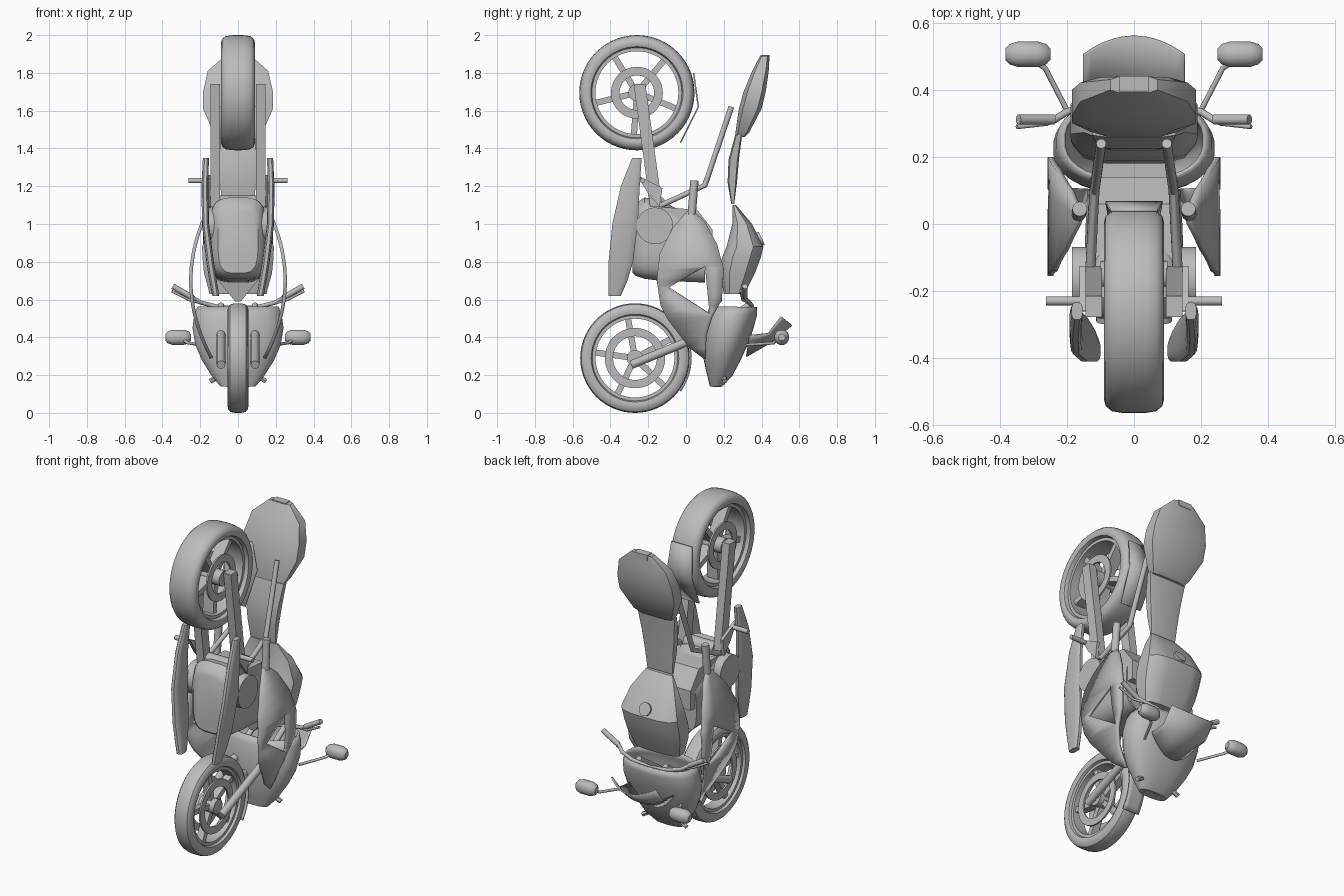
import bpy, bmesh, math
from mathutils import Vector

if "Cube" in bpy.data.objects:
    bpy.data.objects.remove(bpy.data.objects["Cube"], do_unlink=True)

grey = bpy.data.materials.new("plain grey")
grey.use_nodes = True
COL = (0.5, 0.5, 0.5, 1)
grey.diffuse_color = COL
grey.node_tree.nodes["Principled BSDF"].inputs["Base Color"].default_value = COL
SIDES = (("left_", 1), ("right_", -1))
parts = []


def finish(name, bm, thick=0):
    bmesh.ops.recalc_face_normals(bm, faces=bm.faces)
    me = bpy.data.meshes.new(name)
    bm.to_mesh(me)
    bm.free()
    me.materials.append(grey)
    ob = bpy.data.objects.new(name, me)
    bpy.context.collection.objects.link(ob)
    if thick:
        mod = ob.modifiers.new("thickness", "SOLIDIFY")
        mod.thickness, mod.offset = thick, 0
    parts.append(ob)


def loft(name, rings, closed=True, caps=(True, True), loop=False, thick=0):
    """Skin a list of equal point rings."""
    bm = bmesh.new()
    vs = [[bm.verts.new(p) for p in ring] for ring in rings]
    n = len(vs[0])
    pairs = list(zip(vs, vs[1:])) + ([(vs[-1], vs[0])] if loop else [])
    for a, b in pairs:
        for i in range(n if closed else n - 1):
            j = (i + 1) % n
            bm.faces.new((a[i], a[j], b[j], b[i]))
    if closed and not loop:
        for cap, ring in zip(caps, (vs[0], vs[-1])):
            if cap:
                bm.faces.new(ring)
    finish(name, bm, thick)


def section(hw, lo, hi, n, power):
    """Squarish oval, hw wide each way and spanning lo to hi."""
    out = []
    fit = math.cos(math.pi / n) ** power
    for i in range(n):
        a = (i + 0.5) * math.tau / n
        c, s = (math.copysign(abs(f(a)) ** power / fit, f(a)) for f in (math.cos, math.sin))
        out.append((hw * c, (lo + hi) / 2 + (hi - lo) / 2 * s))
    return out


def stack(name, rows, n=8, power=0.6, x=0, **kw):
    """Loft sections up z; rows are z, half width, y low, y high, x shift."""
    loft(name, [[(px + (r[4] * x if x else 0), py, r[0])
                 for px, py in section(r[1], r[2], r[3], n, power)] for r in rows], **kw)


def prism(name, outline, x0, x1):
    loft(name, [[(x, y, z) for y, z in outline] for x in (x0, x1)])


def rect(y0, y1, z0, z1):
    return [(y0, z0), (y1, z0), (y1, z1), (y0, z1)]


def tube(name, pts, r, n=14):
    pts = [Vector(p) for p in pts]
    ref = Vector((0.48, 0.6, -0.64))
    rings = []
    for i, p in enumerate(pts):
        t = (pts[min(i + 1, len(pts) - 1)] - pts[max(i - 1, 0)]).normalized()
        u = t.cross(ref).normalized()
        v = t.cross(u)
        rings.append([p + r * (u * math.cos(a) + v * math.sin(a))
                      for a in (k * math.tau / n for k in range(n))])
    loft(name, rings)


def revolve(name, profile, cy, cz, n=56):
    """Spin a closed x, radius profile about the axle."""
    loft(name, [[(x, cy + r * math.cos(a), cz + r * math.sin(a)) for x, r in profile]
                for a in (k * math.tau / n for k in range(n))], loop=True)


def wheel(name, cy, cz, R, w, disc, start):
    half = [(0.72, 0.78), (0.93, 0.8), (1, 0.86), (0.94, 0.93), (0.74, 0.98), (0.4, 0.997)]
    tyre = [(x * w, r * R) for x, r in half] + [(0, R)] + [(-x * w, r * R) for x, r in half[::-1]]
    revolve(name + "_tyre", tyre, cy, cz)
    band = lambda x, a, b: [(-x, a * R), (x, a * R), (x, b * R), (-x, b * R)]
    revolve(name + "_rim", band(0.68 * w, 0.72, 0.79), cy, cz)
    for side, s in SIDES:
        revolve(side + name + "_brake_disc",
                [(x + s * w * 0.72, r) for x, r in band(0.005, disc - 0.15, disc)], cy, cz)
    tube(name + "_hub", [(-w * 0.95, cy, cz), (w * 0.95, cy, cz)], 0.15 * R, 20)
    for k in range(5):
        a = math.radians(start + 72 * k)
        d, e = Vector((math.cos(a), math.sin(a))), Vector((-math.sin(a), math.cos(a)))
        c = Vector((cy, cz))
        q = [c + d * R * f + e * 0.016 * g for f, g in ((0.1, -1), (0.73, -1), (0.73, 1), (0.1, 1))]
        prism(name + "_spoke", q, -0.4 * w, 0.4 * w)


wheel("rear_wheel", -0.26, 1.695, 0.305, 0.09, 0.45, 50)
wheel("front_wheel", -0.27, 0.29, 0.29, 0.056, 0.55, 28)

# Mudguards
loft("front_mudguard", [[(x, -0.27 + 0.296 * math.cos(a), 0.29 + 0.296 * math.sin(a))
                         for x in (-0.055, -0.03, 0.03, 0.055)]
                        for a in (math.radians(d) for d in range(-36, 30, 6))],
     closed=False, thick=0.008)
loft("rear_mudguard", [[(-x, y, z), (x, y, z)] for x, y, z in
                       ((0.07, 0.04, 1.8), (0.085, 0.065, 1.62), (0.07, -0.03, 1.43))],
     closed=False, thick=0.008)

# Tank, cap, seat and tail
stack("tank", [(0.63, 0.15, 0.2, 0.31), (0.74, 0.18, 0.18, 0.365), (0.82, 0.188, 0.19, 0.395),
               (0.88, 0.19, 0.215, 0.41), (1.0, 0.15, 0.245, 0.35), (1.1, 0.09, 0.245, 0.265)], n=12)
tube("tank_cap", [(0, 0.37, 0.91), (0, 0.401, 0.925)], 0.038, 20)
stack("seat", [(1.105, 0.085, 0.24, 0.255), (1.22, 0.095, 0.22, 0.27),
               (1.34, 0.11, 0.225, 0.28), (1.47, 0.125, 0.26, 0.297)], power=0.4)
stack("tail", [(1.46, 0.11, 0.262, 0.31), (1.485, 0.13, 0.262, 0.335), (1.61, 0.185, 0.28, 0.4),
               (1.7, 0.185, 0.305, 0.422), (1.81, 0.16, 0.35, 0.438), (1.89, 0.07, 0.392, 0.44)],
      power=0.5)

# Engine and frame
loft("engine", [[(x, y, z) for x, z in section(hw, lo, hi, 24, 0.55)] for y, hw, lo, hi in
                ((-0.282, 0.105, 0.74, 1.08), (-0.265, 0.125, 0.725, 1.11),
                 (-0.22, 0.15, 0.71, 1.14), (-0.14, 0.15, 0.7, 1.13), (0.1, 0.14, 0.69, 1.0))])
prism("engine_block", [(-0.13, 0.85), (0.14, 0.85), (0.14, 0.97), (0.06, 1.075), (-0.13, 1.09)],
      -0.13, 0.13)
stack("steering_frame", [(0.59, 0.015, 0.14, 0.19), (0.72, 0.12, 0.11, 0.19)], n=4, power=0.8)
tube("swingarm_crossbar", [(-0.1, -0.15, 1.11), (0.1, -0.15, 1.11)], 0.04, 20)

# Nose cowl and windscreen
stack("nose_cowl", [(0.145, 0.09, 0.13, 0.19), (0.2, 0.135, 0.118, 0.24), (0.28, 0.185, 0.1, 0.283),
                    (0.36, 0.22, 0.097, 0.32), (0.45, 0.235, 0.1, 0.352), (0.52, 0.225, 0.115, 0.37),
                    (0.56, 0.21, 0.13, 0.37)], n=32, power=0.85, caps=(True, False), thick=0.012)
us = [k / 8 - 1 for k in range(17)]
loft("windscreen", [[(0.15 * u, *Vector(mid).lerp(Vector(edge), u * u)) for u in us]
                    for mid, edge in (((0.32, 0.3), (0.335, 0.41)), ((0.45, 0.375), (0.435, 0.42)),
                                      ((0.56, 0.465), (0.505, 0.51)))], closed=False, thick=0.008)

# Fairing panel edges as z, y points: front edge, vent front, vent back, back edge
EDGES = [
    [(0.29, 0.095), (0.345, 0.02), (0.5, -0.1), (0.57, -0.135), (0.7, -0.155), (0.84, -0.14),
     (0.97, -0.075), (1.06, 0), (1.07, 0.025)],
    [(0.29, 0.1), (0.41, 0.09), (0.525, 0.125), (0.665, -0.09), (0.775, 0.1), (1.07, 0.03)],
    [(0.29, 0.1), (0.41, 0.09), (0.525, 0.125), (0.775, 0.1), (1.07, 0.03)],
    [(0.29, 0.105), (0.41, 0.108), (0.51, 0.14), (0.6, 0.19), (0.76, 0.2), (0.89, 0.165),
     (1.01, 0.1), (1.07, 0.035)]]


def edge_at(pts, z):
    for (z0, y0), (z1, y1) in zip(pts, pts[1:]):
        if z <= z1:
            return y0 + (y1 - y0) * (z - z0) / (z1 - z0)


def side_panel(name, s):
    """Curved fairing side with a three-cornered opening."""
    zs = sorted({z for e in EDGES for z, y in e} | {0.46, 0.63, 0.72, 0.93})
    bm = bmesh.new()
    for front, back in (EDGES[:2], EDGES[2:]):
        rows = [[bm.verts.new((s * (0.25 - 0.65 * (z - 0.7) ** 2), edge_at(e, z), z))
                 for e in (front, back)] for z in zs]
        for a, b in zip(rows, rows[1:]):
            bm.faces.new((a[0], a[1], b[1], b[0]))
    bmesh.ops.remove_doubles(bm, verts=bm.verts, dist=0.0005)
    finish(name, bm, 0.018)


for side, s in SIDES:
    side_panel(side + "fairing_panel", s)
    stack(side + "belly_panel",
          [(1.35, 0.016, -0.285, -0.235, 0.17), (1.2, 0.018, -0.345, -0.245, 0.175),
           (1.0, 0.019, -0.39, -0.255, 0.172), (0.8, 0.02, -0.41, -0.28, 0.148),
           (0.7, 0.02, -0.41, -0.31, 0.132), (0.62, 0.018, -0.41, -0.345, 0.118)], n=12, x=s)
    prism(side + "swingarm", [(-0.277, 1.74), (-0.215, 1.74), (-0.125, 1.09), (-0.19, 1.09)],
          s * 0.095, s * 0.145)
    prism(side + "peg_bracket", [(-0.26, 1.26), (-0.125, 1.19), (-0.14, 1.09), (-0.2, 1.16)],
          s * 0.145, s * 0.163)
    tube(side + "footpeg", [(s * 0.15, -0.23, 1.23), (s * 0.263, -0.23, 1.23)], 0.014)
    tube(side + "engine_cover", [(s * 0.1, -0.165, 0.99), (s * 0.185, -0.165, 0.99)], 0.097, 28)
    tube(side + "subframe_tube", [(s * 0.13, -0.13, 1.1), (s * 0.118, 0.1, 1.205),
                                  (s * 0.098, 0.24, 1.62)], 0.015)
    tube(side + "frame_stub", [(s * 0.165, 0.03, 1.05), (s * 0.162, 0.045, 1.23)], 0.022)
    # Steering
    tube(side + "fork_leg", [(s * 0.09, -0.29, 0.255), (s * 0.09, 0.1, 0.415)], 0.023)
    tube(side + "fork_tube", [(s * 0.09, 0.1, 0.415), (s * 0.09, 0.33, 0.57)], 0.017)
    tube(side + "handlebar", [(0, 0.35, 0.55), (s * 0.12, 0.35, 0.565), (s * 0.2, 0.335, 0.585),
                              (s * 0.24, 0.31, 0.61)], 0.011)
    tube(side + "grip", [(s * 0.24, 0.312, 0.61), (s * 0.345, 0.312, 0.67)], 0.015)
    tube(side + "lever", [(s * 0.21, 0.325, 0.585), (s * 0.26, 0.3, 0.598),
                          (s * 0.35, 0.29, 0.645)], 0.007)
    # Mirrors and indicators
    tube(side + "mirror_stem", [(s * 0.19, 0.32, 0.36), (s * 0.265, 0.465, 0.37),
                                (s * 0.31, 0.495, 0.4)], 0.008)
    loft(side + "mirror", [[(s * (0.317 + x), y + 0.507, z + 0.4) for y, z in
                            section(0.038 * f, -0.04 * f, 0.04 * f, 16, 0.9)] for x, f in
                           ((-0.067, 0.45), (-0.055, 0.8), (-0.03, 1), (0.03, 1), (0.055, 0.8),
                            (0.067, 0.45))])
    tube(side + "indicator", [(s * 0.09, 0.2, 0.2), (s * 0.148, 0.205, 0.168)], 0.014, 6)

prism("headlight", rect(0.14, 0.185, 0.138, 0.16), -0.06, 0.06)
prism("tail_light", rect(0.395, 0.442, 1.86, 1.895), -0.045, 0.045)

# Smooth shading with crisp edges
bpy.ops.object.select_all(action="DESELECT")
for ob in parts:
    ob.select_set(True)
bpy.context.view_layer.objects.active = parts[0]
bpy.ops.object.shade_smooth_by_angle(angle=math.radians(36))
